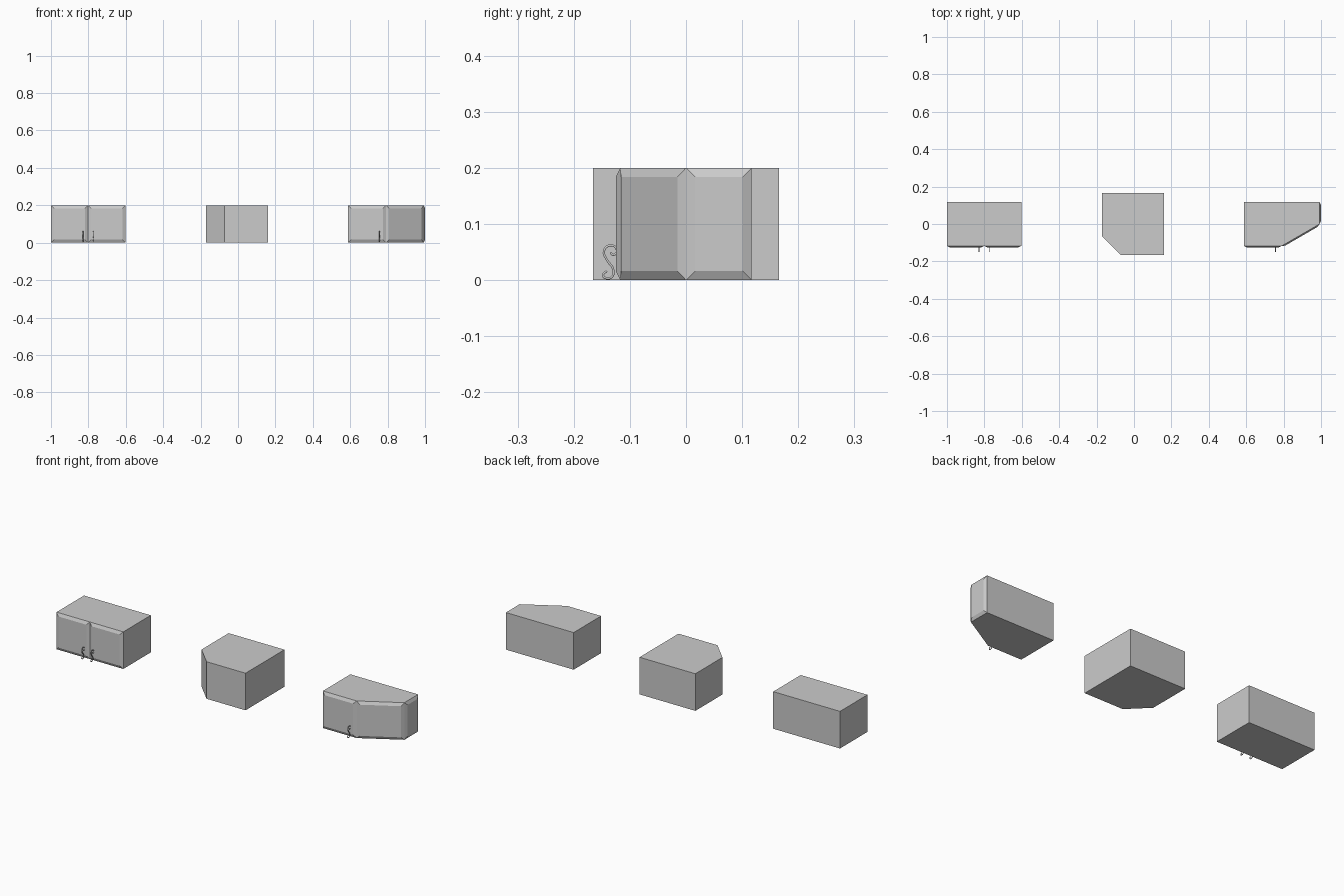
import bpy, bmesh
from mathutils import Vector

if "Cube" in bpy.data.objects:
    bpy.data.objects.remove(bpy.data.objects["Cube"])

H = 0.20        # cabinet height
INSET = 0.016   # door bevel width
RAISE = 0.008   # door thickness


def make_object(name, bm):
    bmesh.ops.recalc_face_normals(bm, faces=bm.faces)
    mesh = bpy.data.meshes.new(name)
    bm.to_mesh(mesh)
    bm.free()
    ob = bpy.data.objects.new(name, mesh)
    bpy.context.collection.objects.link(ob)
    return ob


def carcass(name, outline):
    """Extrude a floor outline up to the cabinet height."""
    bm = bmesh.new()
    face = bm.faces.new([bm.verts.new((x, y, 0)) for x, y in outline])
    ext = bmesh.ops.extrude_face_region(bm, geom=[face])
    verts = [g for g in ext["geom"] if isinstance(g, bmesh.types.BMVert)]
    bmesh.ops.translate(bm, verts=verts, vec=(0, 0, H))
    return make_object(name, bm)


def door(name, p, q):
    """Raised bevelled panel on the wall from p to q (outside on the right)."""
    p, q = Vector((*p, 0)), Vector((*q, 0))
    along = (q - p).normalized()
    out = Vector((along.y, -along.x, 0)) * RAISE
    length = (q - p).length

    def ring(bm, inset, push):
        return [bm.verts.new(p + along * a + push + Vector((0, 0, z)))
                for a, z in ((inset, inset), (length - inset, inset),
                             (length - inset, H - inset), (inset, H - inset))]
    bm = bmesh.new()
    base = ring(bm, 0, Vector())
    top = ring(bm, INSET, out)
    bm.faces.new(base[::-1])
    bm.faces.new(top)
    for i in range(4):
        j = (i + 1) % 4
        bm.faces.new((base[i], base[j], top[j], top[i]))
    return make_object(name, bm)


def handle(name, x):
    """S-shaped scroll handle, swept along a path in the yz plane."""
    path = [(-.135, .047), (-.129, .043), (-.123, .051), (-.133, .060),
            (-.146, .051), (-.141, .034), (-.130, .018), (-.131, .005),
            (-.140, .001), (-.148, .007), (-.141, .014)]
    cu = bpy.data.curves.new(name, "CURVE")
    cu.dimensions = "3D"
    cu.bevel_depth = 0.0022
    cu.bevel_resolution = 1
    cu.use_fill_caps = True
    sp = cu.splines.new("BEZIER")
    sp.bezier_points.add(len(path) - 1)
    sp.resolution_u = 4
    for bp, (y, z) in zip(sp.bezier_points, path):
        bp.co = (x, y, z + 0.002)
        bp.handle_left_type = bp.handle_right_type = "AUTO"
    ob = bpy.data.objects.new(name, cu)
    bpy.context.collection.objects.link(ob)


F = 0.117  # half depth of the door cabinets

# Double door wall cabinet
carcass("double_cabinet", [(-1, -F), (-.602, -F), (-.602, F), (-1, F)])
door("double_left_door", (-1, -F), (-.801, -F))
door("double_right_door", (-.801, -F), (-.602, -F))
handle("double_left_handle", -.829)
handle("double_right_handle", -.774)

# Plain corner cabinet with a clipped front corner
carcass("corner_cabinet", [(-.172, -.065), (-.071, -.166), (.161, -.166),
                           (.161, .166), (-.172, .166)])

# End cabinet with an angled front
front = [(.588, -F), (.790, -F), (.992, 0), (.992, F)]
carcass("end_cabinet", front + [(.588, F)])
for label, p, q in zip(("front", "angled", "side"), front, front[1:]):
    door(f"end_{label}_door", p, q)
handle("end_handle", .757)
